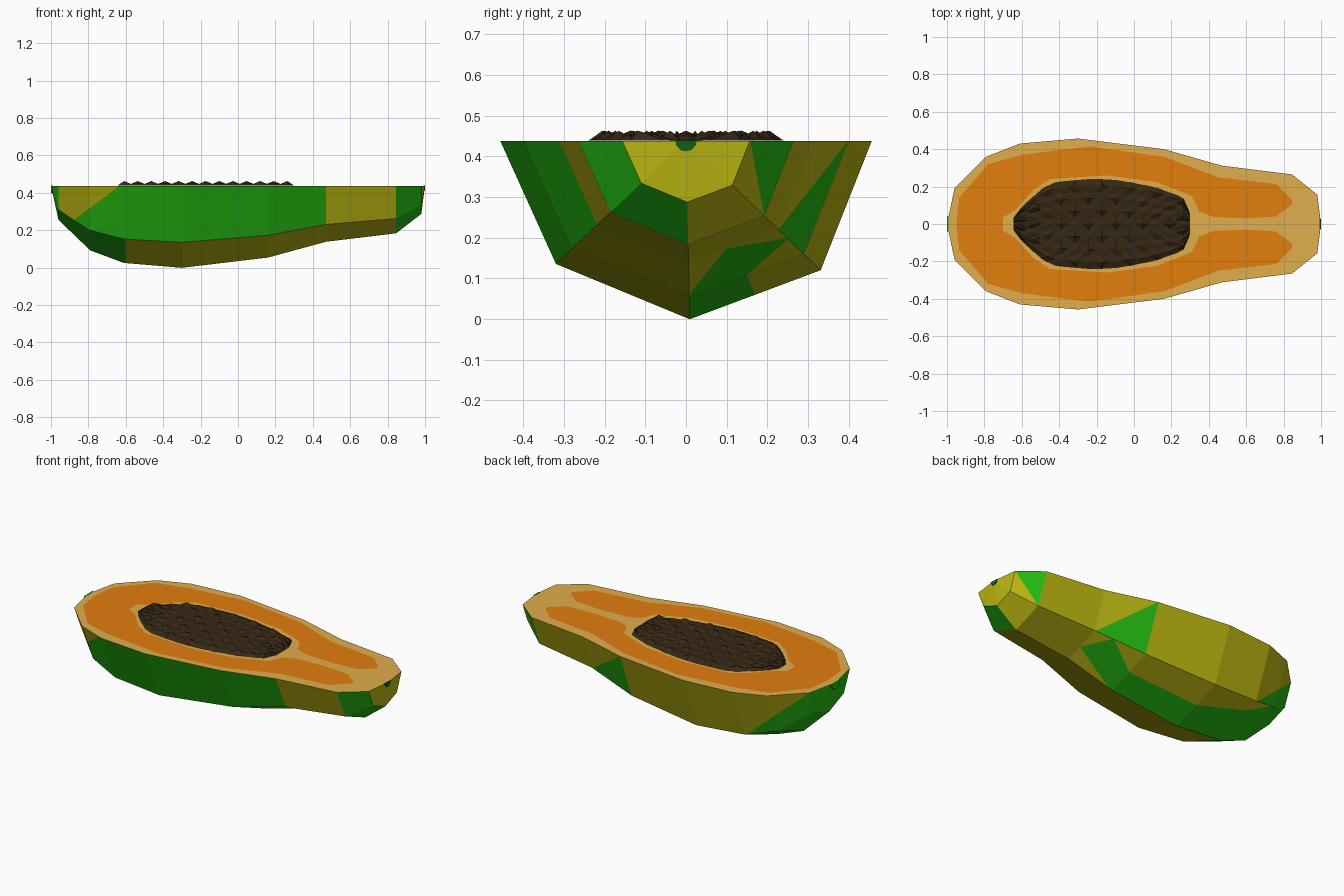
import bpy, bmesh, math
from mathutils import Vector

if "Cube" in bpy.data.objects:
    bpy.data.objects.remove(bpy.data.objects["Cube"])

RIM = 0.438


def material(name, r, g, b):
    m = bpy.data.materials.new(name)
    m.diffuse_color = (r, g, b, 1)
    m.use_nodes = True
    m.node_tree.nodes["Principled BSDF"].inputs["Base Color"].default_value = m.diffuse_color
    return m


green = material("skin green", 0.018, 0.50, 0.006)
yellow = material("ripe yellow", 0.51, 0.48, 0.006)
cream = material("pale flesh", 0.75, 0.42, 0.075)
orange = material("orange flesh", 0.76, 0.21, 0.004)
seed = material("seed brown", 0.036, 0.021, 0.007)
stem = material("stem green", 0.004, 0.12, 0.006)


def finish(name, bm, mats):
    me = bpy.data.meshes.new(name)
    bm.to_mesh(me)
    bm.free()
    ob = bpy.data.objects.new(name, me)
    bpy.context.collection.objects.link(ob)
    for m in mats:
        me.materials.append(m)
    return ob


def side(u, v, line):
    """Positive when (u, v) lies left of the line."""
    (a, b), (c, d) = line
    return (c - a) * (v - b) - (d - b) * (u - a)


# Skin: half-octagon rings along the fruit, closed by a pole at each end
stations = [(-0.96, 0.19), (-0.79, 0.36), (-0.61, 0.43), (-0.30, 0.457),
            (0.16, 0.40), (0.47, 0.312), (0.845, 0.265), (0.98, 0.157)]
section = [(1, 0), (0.725, -0.725), (0.02, -1), (-0.70, -0.69), (-1, 0)]
bm = bmesh.new()
band = bm.faces.layers.int.new("band")
rings = [[bm.verts.new((x, y * w, RIM + z * w * 0.96)) for y, z in section]
         for x, w in stations]
tail = bm.verts.new((-1, 0, RIM))
tip = bm.verts.new((1, 0, RIM))
for k in range(4):
    for a, b in zip(rings, rings[1:]):
        bm.faces.new((a[k], b[k], b[k + 1], a[k + 1]))[band] = k
    bm.faces.new((tail, rings[0][k], rings[0][k + 1]))[band] = k
    bm.faces.new((rings[-1][k], tip, rings[-1][k + 1]))[band] = k

# Borders of the colour patches: (x, z) on upper bands, (x, y) on lower ones
BACK = [((0.16, 0.44), (0.45, 0.23)), ((-0.96, 0.44), (-0.61, 0.13)),
        ((0.98, 0.44), (0.845, 0.254))]
UNDER = [((0.16, 0), (0.47, 0.10)), ((0.47, 0.10), (0.35, 0.26)),
         ((0.35, 0.25), (0.16, 0.15)), ((0.16, 0.15), (-0.30, 0.17)),
         ((-0.30, 0.17), (-0.75, 0.27))]
FRONT = [((-0.63, 0.44), (-0.87, 0.26))]
BELLY = [((-0.60, 0), (-0.60, -0.3))]
cuts = {0: BACK, 1: UNDER, 2: BELLY, 3: FRONT}
for k, lines in cuts.items():
    for (a, b), (c, d) in lines:
        fs = [f for f in bm.faces if f[band] == k]
        geom = set(fs)
        for f in fs:
            geom.update(f.edges)
            geom.update(f.verts)
        if k in (0, 3):
            co, no = Vector((a, 0, b)), Vector((d - b, 0, a - c))
        else:
            co, no = Vector((a, b, 0)), Vector((d - b, a - c, 0))
        bmesh.ops.bisect_plane(bm, geom=list(geom), dist=1e-5,
                               plane_co=co, plane_no=no.normalized())


def is_green(k, p):
    x, y, z = p
    if x > 0.98:
        return False
    if x < -0.96:
        return True
    if k == 0:
        if x > 0.845:
            return side(x, z, BACK[2]) < 0 or z > 0.40
        return side(x, z, BACK[0]) < 0 and x > 0 or side(x, z, BACK[1]) < 0 and x < -0.4
    if k == 1:
        s = [side(x, y, l) for l in UNDER]
        ripe = s[2] < 0 and s[3] < 0 and s[4] < 0
        return s[0] > 0 and s[1] > 0 and not ripe
    if k == 2:
        return x < -0.60 or x > 0.845
    if x > 0.845:
        return True
    return x < 0.47 and not (side(x, z, FRONT[0]) < 0)


# The tip triangle beside the green corner is split by the diagonal only
for f in bm.faces:
    p = f.calc_center_median()
    g = is_green(f[band], p)
    if f[band] == 0 and 0.845 < p.x < 0.98:
        # rim side of the diagonal stays green
        g = side(p.x, p.z, BACK[2]) < 0
    if f[band] == 0 and 0.845 < p.x < 0.98:
        corner = ((0.85 + 0.005), 0.43)
        g = side(p.x, p.z, BACK[2]) * side(*corner, BACK[2]) > 0
    f.material_index = 0 if g else 1
finish("papaya_skin", bm, [green, yellow])


def mirrored_plate(name, half, z, mat):
    """Flat plate from its y >= 0 half, mirrored across y."""
    bm = bmesh.new()
    for s in (1, -1):
        f = bm.faces.new([bm.verts.new((x, s * y, z)) for x, y in half])
        f.normal_update()
        if f.normal.z < 0:
            f.normal_flip()
    bmesh.ops.remove_doubles(bm, verts=bm.verts, dist=1e-5)
    return finish(name, bm, [mat])


# Cut face: pale flesh to the rim, orange flesh with two lobes on top
mirrored_plate("pale_cut_face", [(-1, 0)] + stations + [(1, 0)], RIM, cream)
mirrored_plate("orange_flesh", [
    (-0.95, 0), (-0.935, 0.14), (-0.78, 0.32), (-0.60, 0.37), (-0.24, 0.415),
    (0.16, 0.36), (0.45, 0.25), (0.76, 0.213), (0.845, 0.13), (0.845, 0.105),
    (0.76, 0.04), (0.60, 0.03), (0.43, 0.037), (0.35, 0.065), (0.31, 0.15),
    (0.12, 0.225), (-0.15, 0.26), (-0.45, 0.24), (-0.54, 0.18),
    (-0.63, 0.08), (-0.70, 0.035), (-0.70, 0)], RIM + 0.002, orange)

# Seeds: bumpy grid fitted to the cavity outline
outline = [(-0.645, 0.03), (-0.60, 0.09), (-0.49, 0.19), (-0.42, 0.225),
           (-0.22, 0.242), (-0.09, 0.235), (0.10, 0.20), (0.26, 0.145), (0.30, 0.055)]


def half_width(x):
    for (a, p), (b, q) in zip(outline, outline[1:]):
        if x <= b + 1e-6:
            return p + (q - p) * (x - a) / (b - a)
    return outline[-1][1]


bm = bmesh.new()
NX, NY = 26, 14
grid = []
for i in range(NX + 1):
    x = -0.645 + 0.945 * i / NX
    row = []
    for j in range(NY + 1):
        edge = i in (0, NX) or j in (0, NY)
        peak = 0.025 if (i + 2 * (j // 2 % 2)) % 4 == 1 and j % 2 else 0.016 if i % 2 and j % 2 else 0.010
        row.append(bm.verts.new((x, (2 * j / NY - 1) * half_width(x),
                                 RIM + (0.001 if edge else peak))))
    grid.append(row)
for a, b in zip(grid, grid[1:]):
    for j in range(NY):
        bm.faces.new((a[j], b[j], b[j + 1], a[j + 1]))
bmesh.ops.triangulate(bm, faces=bm.faces)
finish("seed_bed", bm, [seed])


# Half-round marks at both ends
def end_mark(name, x, depth, r, mat):
    bm = bmesh.new()
    pts = [(r * math.cos(math.pi * i / 6), -r * math.sin(math.pi * i / 6)) for i in range(7)]
    a = [bm.verts.new((x, y, RIM + 0.001 + z)) for y, z in pts]
    b = [bm.verts.new((x - depth, y, RIM + 0.001 + z)) for y, z in pts]
    bm.faces.new(a)
    bm.faces.new(b)
    for i in range(7):
        j = (i + 1) % 7
        bm.faces.new((a[i], a[j], b[j], b[i]))
    bmesh.ops.recalc_face_normals(bm, faces=bm.faces)
    finish(name, bm, [mat])


end_mark("stem_mark", 1.0, 0.009, 0.027, stem)
end_mark("blossom_mark", -0.991, 0.009, 0.04, green)
